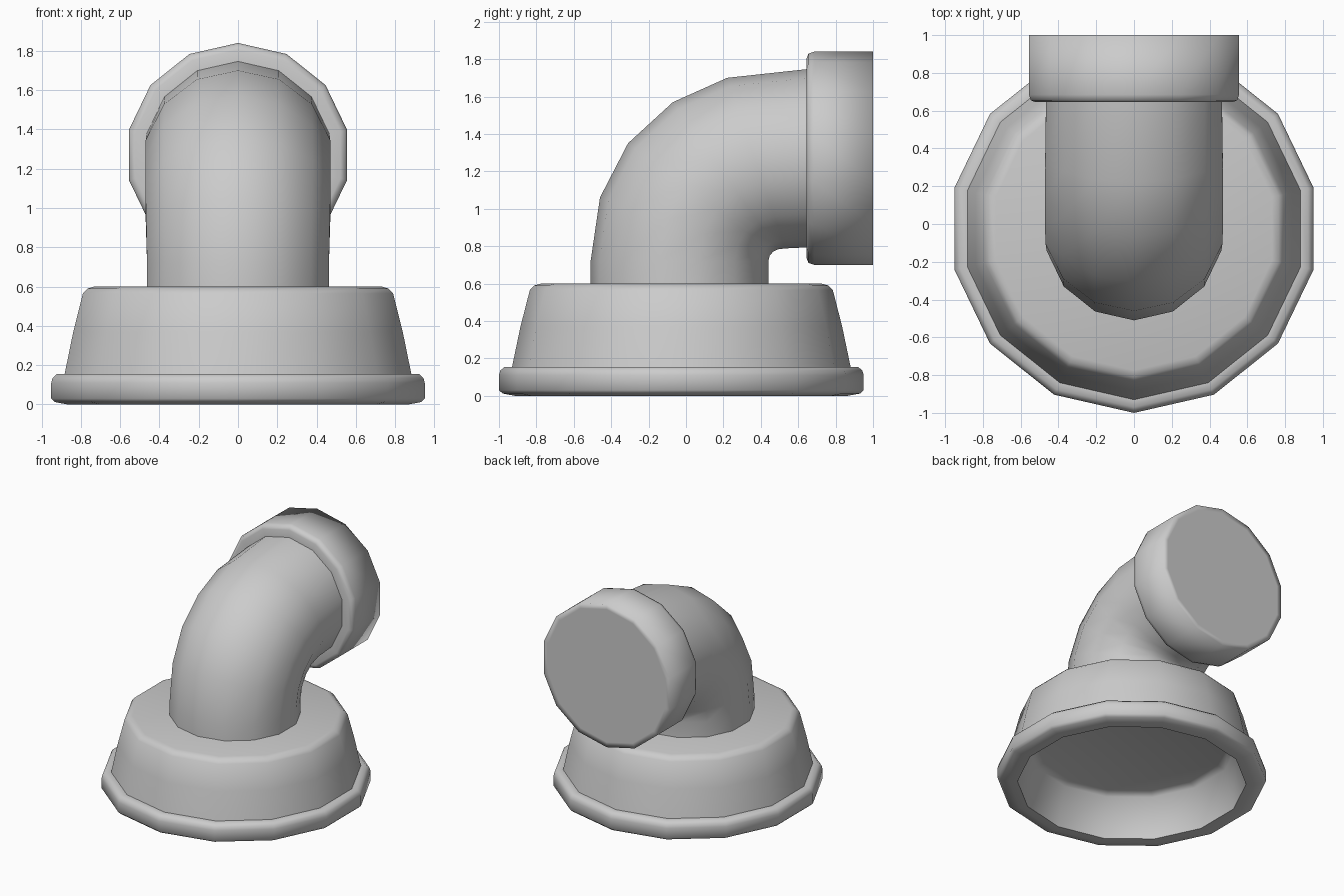
import bpy, bmesh, math
from mathutils import Vector

if "Cube" in bpy.data.objects:
    bpy.data.objects.remove(bpy.data.objects["Cube"])

SIDES = 14
X = Vector((1, 0, 0))


def loft(name, rings, smooth_angle=38):
    """Skin a closed solid through 14-sided rings of (centre, radius vector)."""
    bm = bmesh.new()
    loops = []
    for c, u in rings:
        loop = []
        for i in range(SIDES):
            a = 2 * math.pi * i / SIDES
            loop.append(bm.verts.new(c + u * math.cos(a) + X * u.length * math.sin(a)))
        loops.append(loop)
    for p, q in zip(loops, loops[1:]):
        for i in range(SIDES):
            j = (i + 1) % SIDES
            bm.faces.new((p[i], p[j], q[j], q[i]))
    bm.faces.new(loops[0])
    bm.faces.new(loops[-1])
    bmesh.ops.recalc_face_normals(bm, faces=bm.faces)
    mesh = bpy.data.meshes.new(name)
    bm.to_mesh(mesh)
    bm.free()
    obj = bpy.data.objects.new(name, mesh)
    bpy.context.collection.objects.link(obj)
    bpy.ops.object.select_all(action='DESELECT')
    obj.select_set(True)
    bpy.context.view_layer.objects.active = obj
    bpy.ops.object.shade_smooth_by_angle(angle=math.radians(smooth_angle))
    return obj


# Hollow flared base with rounded rim: (radius, z), inside ceiling to outside top
base_profile = [(0.70, 0.33), (0.76, 0.31), (0.83, 0.0),
                (0.89, 0.0), (0.955, 0.012), (0.975, 0.03), (0.975, 0.11),
                (0.968, 0.135), (0.945, 0.155), (0.905, 0.155), (0.86, 0.37),
                (0.81, 0.565), (0.785, 0.59), (0.75, 0.60)]
loft("flared_base", [(Vector((0, -0.025, z)), Vector((0, -r, 0))) for r, z in base_profile], 75)

# Elbow pipe: outer and inner bend points (y, z) of each ring
bend = [((-0.51, 0.56), (0.44, 0.56)), ((-0.51, 0.72), (0.44, 0.72)),
        ((-0.46, 1.06), (0.447, 0.748)), ((-0.31, 1.35), (0.465, 0.77)),
        ((-0.07, 1.57), (0.49, 0.783)), ((0.22, 1.70), (0.53, 0.788)),
        ((0.68, 1.75), (0.68, 0.795))]
rings = []
for o, i in bend:
    o, i = Vector((0, *o)), Vector((0, *i))
    rings.append(((o + i) / 2, (o - i) / 2))
loft("elbow_pipe", rings)

# Socket collar at the back end: (radius, y)
socket_profile = [(0.46, 0.645), (0.535, 0.645), (0.56, 0.655), (0.57, 0.685),
                  (0.57, 1.0), (0.53, 1.0)]
loft("socket_collar", [(Vector((0, y, 1.27)), Vector((0, 0, r))) for r, y in socket_profile], 95)
